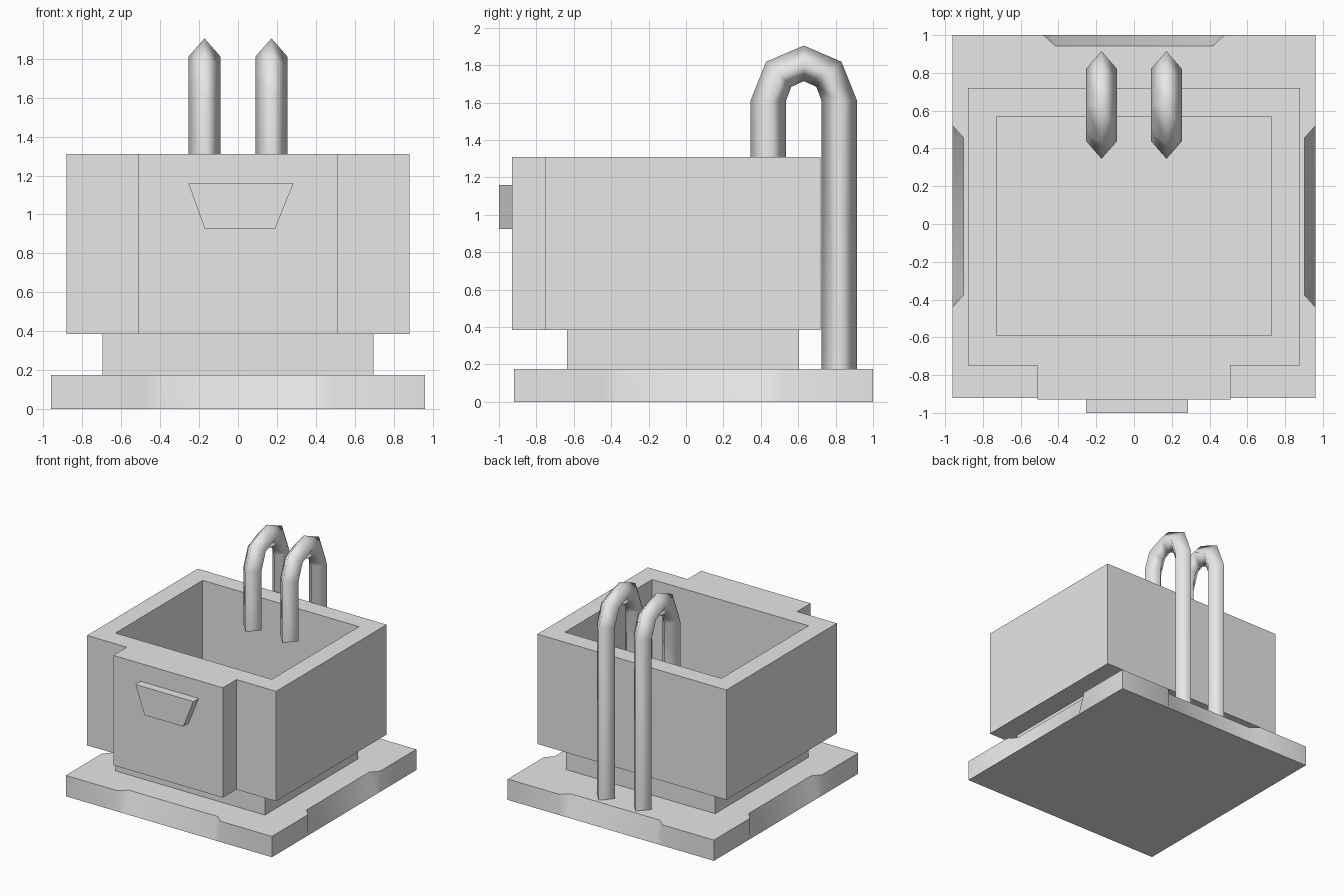
import bpy, bmesh, math

if "Cube" in bpy.data.objects:
    bpy.data.objects.remove(bpy.data.objects["Cube"], do_unlink=True)

grey = bpy.data.materials.new("plain_grey")
grey.use_nodes = True
COLOUR = (0.8, 0.8, 0.8, 1)
grey.diffuse_color = COLOUR
grey.node_tree.nodes["Principled BSDF"].inputs["Base Color"].default_value = COLOUR


def finish(name, bm, smooth_angle=None):
    bmesh.ops.recalc_face_normals(bm, faces=bm.faces[:])
    mesh = bpy.data.meshes.new(name)
    bm.to_mesh(mesh)
    bm.free()
    mesh.materials.append(grey)
    ob = bpy.data.objects.new(name, mesh)
    bpy.context.scene.collection.objects.link(ob)
    if smooth_angle:
        bpy.ops.object.select_all(action="DESELECT")
        ob.select_set(True)
        bpy.context.view_layer.objects.active = ob
        bpy.ops.object.shade_smooth_by_angle(angle=math.radians(smooth_angle))
    return ob


def loft(name, rings, smooth_angle=None):
    """Skin a series of equal closed rings and cap both ends."""
    bm = bmesh.new()
    loops = [[bm.verts.new(p) for p in ring] for ring in rings]
    n = len(loops[0])
    for a, b in zip(loops, loops[1:]):
        for i in range(n):
            j = (i + 1) % n
            bm.faces.new((a[i], a[j], b[j], b[i]))
    bm.faces.new(loops[0][::-1])
    bm.faces.new(loops[-1])
    return finish(name, bm, smooth_angle)


def rect(x0, x1, y0, y1, z):
    return [(x0, y0, z), (x1, y0, z), (x1, y1, z), (x0, y1, z)]


# Base plate: straight bottom edge, top edge scooped in the middle of each side
PLATE_TOP, HALF, Y_MID, SCOOP = 0.175, 0.96, 0.04, 0.058


def plate_ring(z, inset):
    ring = []
    for k in range(4):
        c, s = round(math.cos(k * math.pi / 2)), round(math.sin(k * math.pi / 2))
        for u, v in ((-HALF, 0), (-0.48, 0), (-0.415, inset), (0.415, inset), (0.48, 0)):
            w = v - HALF
            ring.append((u * c - w * s, u * s + w * c + Y_MID, z))
    return ring


loft("base_plate", [plate_ring(0, 0), plate_ring(PLATE_TOP, SCOOP)], 30)

# Neck between plate and housing
loft("neck", [rect(-0.695, 0.695, -0.635, 0.605, z) for z in (PLATE_TOP, 0.385)])

# Housing: stepped front outline, open box cavity
BOTTOM, TOP, FLOOR = 0.385, 1.31, 0.53
outline = [(-0.88, 0.72), (-0.88, -0.75), (-0.51, -0.75), (-0.51, -0.93),
           (0.51, -0.93), (0.51, -0.75), (0.88, -0.75), (0.88, 0.72)]
bm = bmesh.new()
low = [bm.verts.new((x, y, BOTTOM)) for x, y in outline]
high = [bm.verts.new((x, y, TOP)) for x, y in outline]
rim = [bm.verts.new(p) for p in rect(-0.728, 0.728, -0.59, 0.57, TOP)]
floor = [bm.verts.new(p) for p in rect(-0.728, 0.728, -0.59, 0.57, FLOOR)]
bm.faces.new(low)
bm.faces.new(floor)
for a, b in ((low, high), (rim, floor)):
    for i in range(len(a)):
        j = (i + 1) % len(a)
        bm.faces.new((a[i], a[j], b[j], b[i]))
# top rim as four panels: front, right, back, left
bm.faces.new(high[1:7] + [rim[1], rim[0]])
bm.faces.new((high[6], high[7], rim[2], rim[1]))
bm.faces.new((high[7], high[0], rim[3], rim[2]))
bm.faces.new((high[0], high[1], rim[0], rim[3]))
finish("housing", bm)

# Tapered latch tab on the front
tab = [(-0.17, 0.925), (0.19, 0.925), (0.285, 1.16), (-0.255, 1.16)]
loft("latch_tab", [[(x, y, z) for x, z in tab] for y in (-1.0, -0.93)])

# Two hooked wires with a diamond cross-section
WIRE_Y, BEND_Z, R = 0.63, 1.61, 0.095


def wire_ring(x, y, z, angle):
    dy, dz = R * math.cos(angle), R * math.sin(angle)
    return [(x, y + dy, z + dz), (x + 0.083, y, z),
            (x, y - dy, z - dz), (x - 0.083, y, z)]


for side, x in (("left", 0.172), ("right", -0.172)):
    rings = [wire_ring(x, WIRE_Y + 0.19, PLATE_TOP, 0)]
    for k in range(5):
        a = k * math.pi / 4
        rings.append(wire_ring(x, WIRE_Y + 0.19 * math.cos(a), BEND_Z + 0.2 * math.sin(a), a))
    rings.append(wire_ring(x, WIRE_Y - 0.19, 1.11, math.pi))
    wire = loft(side + "_wire", rings)
    for f in wire.data.polygons:
        f.use_smooth = len(f.vertices) == 4 and f.index < len(wire.data.polygons) - 2
